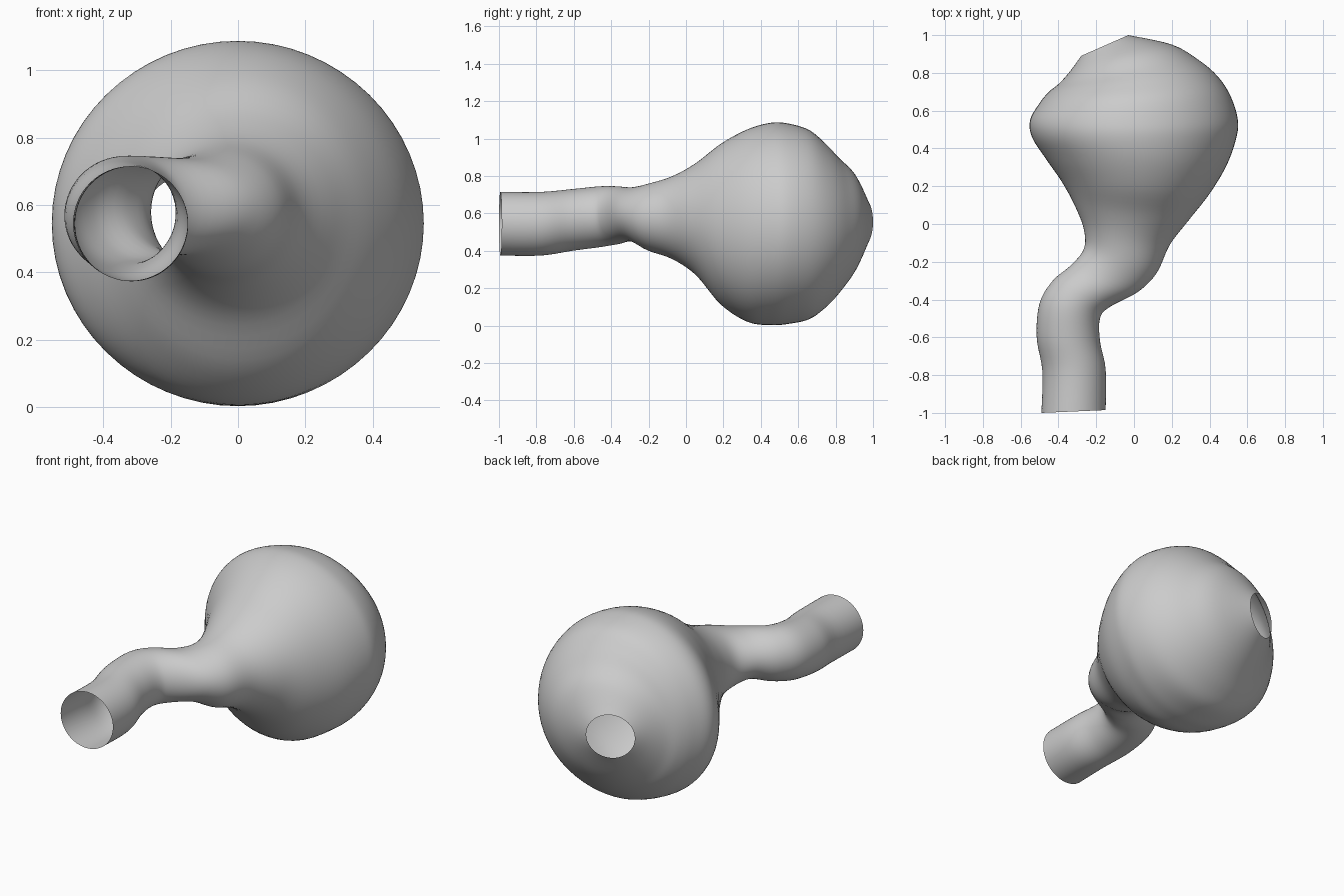
import bpy
import bmesh
from math import cos, sin, tau
from mathutils import Vector

default_cube = bpy.data.objects.get("Cube")
if default_cube:
    bpy.data.objects.remove(default_cube, do_unlink=True)

SEGMENTS = 64
STEPS = 5

# Cross-sections from the tube mouth to the opening at the back of the bulb:
# left x, left y, right x, right y, bottom z, top z
sections = [
    (-.49, -1, -.15, -.985, .375, .715),
    (-.485, -.78, -.15, -.77, .375, .715),
    (-.515, -.6, -.18, -.62, .4, .73),
    (-.5, -.42, -.18, -.5, .42, .745),
    (-.43, -.3, -.13, -.44, .435, .745),
    (-.33, -.215, .02, -.36, .45, .74),
    (-.265, -.13, .12, -.26, .4, .76),
    (-.265, -.03, .19, -.11, .355, .8),
    (-.31, .09, .29, .02, .27, .87),
    (-.38, .22, .4, .16, .11, .975),
    (-.47, .35, .49, .31, .02, 1.05),
    (-.54, .46, .54, .45, .003, 1.085),
    (-.55, .55, .55, .55, .01, 1.08),
    (-.5, .64, .51, .68, .035, 1.045),
    (-.45, .7, .44, .785, .095, .975),
    (-.39, .75, .34, .87, .17, .9),
    (-.33, .82, .2, .95, .28, .82),
    (-.28, .89, -.03, 1, .425, .685),
]


def spline(a, b, c, d, t):
    """Smooth curve through b and c, guided by neighbours a and d."""
    return b + (c - a) * t / 2 + (a - b * 2.5 + c * 2 - d / 2) * t ** 2 \
        + ((b - c) * 3 + d - a) * t ** 3 / 2


def smooth_sections(rows):
    """Fill in extra sections between the given ones."""
    padded = [rows[0]] + rows + [rows[-1]]
    result = []
    for i in range(len(rows) - 1):
        for step in range(STEPS):
            t = step / STEPS
            result.append([spline(*values, t) for values in zip(*padded[i:i + 4])])
    result.append(rows[-1])
    return result


def add_ring(bm, section):
    """Elliptical ring standing upright between its left and right points."""
    left_x, left_y, right_x, right_y, low, high = section
    left = Vector((left_x, left_y, 0))
    right = Vector((right_x, right_y, 0))
    centre = (left + right) / 2 + Vector((0, 0, (low + high) / 2))
    across = (right - left) / 2
    upward = Vector((0, 0, (high - low) / 2))
    angles = [tau * i / SEGMENTS for i in range(SEGMENTS)]
    return [bm.verts.new(centre + across * cos(a) + upward * sin(a)) for a in angles]


# Bulb and winding tube as one thin open skin
bm = bmesh.new()
rings = [add_ring(bm, section) for section in smooth_sections(sections)]
for near, far in zip(rings, rings[1:]):
    for i in range(SEGMENTS):
        j = (i + 1) % SEGMENTS
        bm.faces.new((near[i], far[i], far[j], near[j]))
for face in bm.faces:
    face.smooth = True

mesh = bpy.data.meshes.new("bulb_and_tube")
bm.to_mesh(mesh)
bm.free()
vessel = bpy.data.objects.new("bulb_and_tube", mesh)
bpy.context.collection.objects.link(vessel)

# Plain grey finish
grey = bpy.data.materials.new("light_grey")
grey.use_nodes = True
colour = (.6, .6, .6, 1)
grey.diffuse_color = colour
grey.node_tree.nodes["Principled BSDF"].inputs["Base Color"].default_value = colour
mesh.materials.append(grey)
